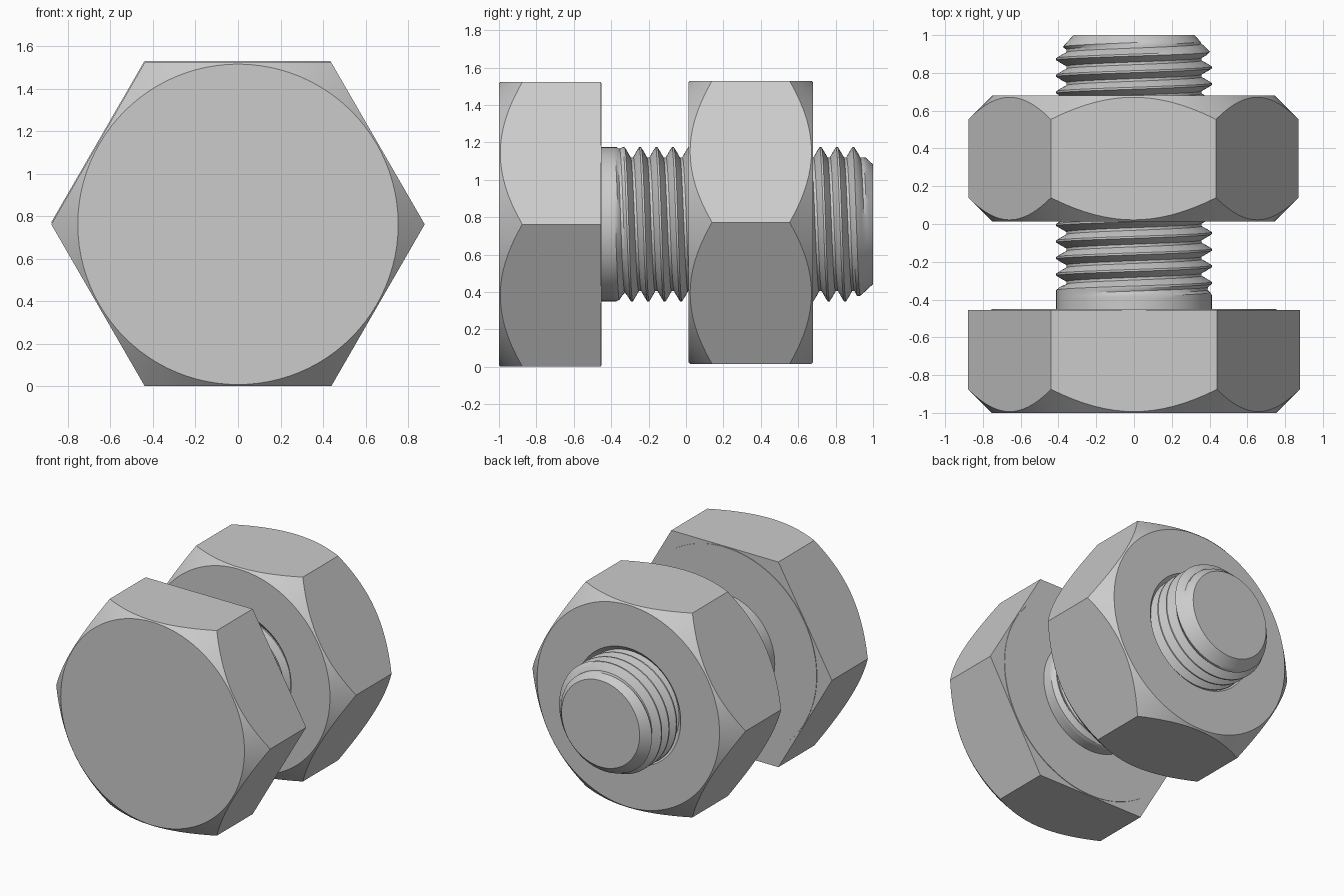
import bpy, bmesh, math

if "Cube" in bpy.data.objects:
    bpy.data.objects.remove(bpy.data.objects["Cube"])

SEG = 96
AXIS_Z = 0.762

steel = bpy.data.materials.new("light grey steel")
steel.diffuse_color = (0.6, 0.6, 0.6, 1)
steel.use_nodes = True
steel.node_tree.nodes["Principled BSDF"].inputs["Base Color"].default_value = steel.diffuse_color


def loft(name, rings, x=0.0, z=AXIS_Z, cap_last=False):
    """Skin rings of (radius, y) pairs around the y axis; angle 0 points up."""
    bm = bmesh.new()
    rows = []
    for ring in rings:
        row = []
        for i, (r, y) in enumerate(ring):
            a = 2 * math.pi * i / SEG
            row.append(bm.verts.new((x + r * math.sin(a), y, z + r * math.cos(a))))
        rows.append(row)
    for lo, hi in zip(rows, rows[1:]):
        for i in range(SEG):
            bm.faces.new((lo[i], lo[i + 1], hi[i + 1], hi[i]))
    if cap_last:
        bm.faces.new(rows[-1][:SEG])
    bmesh.ops.remove_doubles(bm, verts=bm.verts, dist=1e-5)
    bmesh.ops.recalc_face_normals(bm, faces=bm.faces)
    mesh = bpy.data.meshes.new(name)
    bm.to_mesh(mesh)
    bm.free()
    mesh.materials.append(steel)
    obj = bpy.data.objects.new(name, mesh)
    bpy.context.collection.objects.link(obj)
    bpy.ops.object.select_all(action='DESELECT')
    bpy.context.view_layer.objects.active = obj
    obj.select_set(True)
    bpy.ops.object.shade_smooth_by_angle(angle=math.radians(30))
    return obj


def circle(r, y):
    return [(r, y)] * (SEG + 1)


def hexagon(apothem, y, chamfer_r=None, direction=1):
    """Hexagon outline; with chamfer_r it follows a 45 degree cone inwards."""
    ring = []
    for i in range(SEG + 1):
        a = (2 * math.pi * i / SEG + math.pi / 6) % (math.pi / 3) - math.pi / 6
        r = apothem / math.cos(a)
        ring.append((r, y + direction * (r - chamfer_r) if chamfer_r else y))
    return ring


# Bolt head: chamfered on the front only
loft("bolt_head", [
    circle(0, -1), circle(0.753, -1), hexagon(0.76, -1, 0.753),
    hexagon(0.76, -0.455), circle(0, -0.455)])

# Thin raised bearing face behind the head
loft("bearing_face", [
    circle(0.755, -0.456), circle(0.755, -0.451), circle(0, -0.451)])

# Nut: chamfered on both sides, with a countersunk bore
N0, N1 = 0.013, 0.68
nut = [circle(0.43, N0), circle(0.748, N0), hexagon(0.757, N0, 0.748),
       hexagon(0.757, N1, 0.748, -1), circle(0.748, N1), circle(0.43, N1),
       circle(0.37, N1 - 0.06), circle(0.37, N0 + 0.06), circle(0.43, N0)]
loft("nut", nut, x=-0.003, z=0.772)

# Threaded shank: helical rows clamped to the shank ends
PITCH, CREST_Y = 0.0877, -0.158
START, END = -0.46, 1.0
CREST, ROOT = 0.412, 0.358
PROFILE = [(-0.06, 0), (0.06, 0), (0.25, 0.5), (0.42, 1), (0.58, 1), (0.75, 0.5)]


def shank_point(y, depth):
    y = min(max(y, START), END)
    fade = min(max((y + 0.37) / 0.05, 0), 1)          # thread run-out at the head
    r = CREST - (CREST - ROOT) * depth * fade
    return min(r, 0.32 + (END - y) * 0.92), y          # chamfered tip


rows = []
for turn in range(-5, 15):
    for offset, depth in PROFILE:
        rows.append([shank_point(CREST_Y + PITCH * (turn + offset + i / SEG), depth)
                     for i in range(SEG + 1)])
rows.append(circle(0.32, END))
loft("threaded_shank", rows, cap_last=True)
